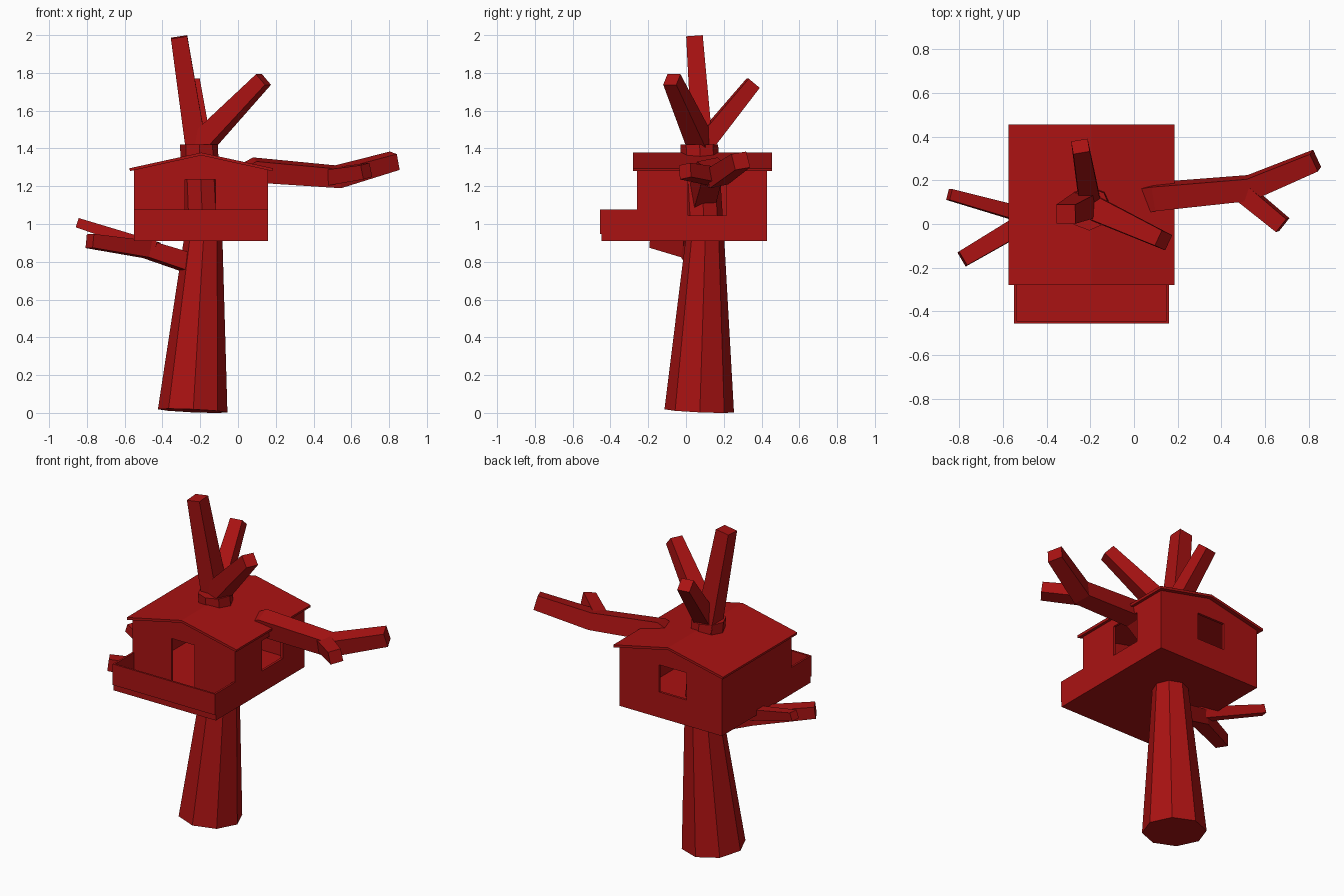
import bpy, bmesh, math
from mathutils import Vector, Matrix

cube = bpy.data.objects.get("Cube")
if cube:
    bpy.data.objects.remove(cube, do_unlink=True)

red = bpy.data.materials.new("dark red")
red.use_nodes = True
red.diffuse_color = (0.4, 0.006, 0.006, 1)
red.node_tree.nodes["Principled BSDF"].inputs["Base Color"].default_value = red.diffuse_color


def finish(bm, name):
    bmesh.ops.recalc_face_normals(bm, faces=bm.faces)
    mesh = bpy.data.meshes.new(name)
    bm.to_mesh(mesh)
    bm.free()
    mesh.materials.append(red)
    obj = bpy.data.objects.new(name, mesh)
    bpy.context.collection.objects.link(obj)
    return obj


def prism(name, profile, y0, y1):
    """Extrude an x-z profile from y0 to y1."""
    bm = bmesh.new()
    face = bm.faces.new([bm.verts.new((x, y0, z)) for x, z in profile])
    grown = bmesh.ops.extrude_face_region(bm, geom=[face])["geom"]
    bmesh.ops.translate(bm, vec=(0, y1 - y0, 0),
                        verts=[v for v in grown if isinstance(v, bmesh.types.BMVert)])
    return finish(bm, name)


def box(name, x0, x1, y0, y1, z0, z1):
    return prism(name, [(x0, z0), (x1, z0), (x1, z1), (x0, z1)], y0, y1)


def skin(bm, rings):
    """Join rings of points into a closed tube."""
    loops = [[bm.verts.new(p) for p in ring] for ring in rings]
    n = len(loops[0])
    for a, b in zip(loops, loops[1:]):
        for i in range(n):
            bm.faces.new((a[i], a[(i + 1) % n], b[(i + 1) % n], b[i]))
    bm.faces.new(loops[0])
    bm.faces.new(loops[-1])


def branch(name, path, radii, turn=45):
    """Four-sided tapering limb with mitred bends."""
    pts = [Vector(p) for p in path]
    dirs = [(b - a).normalized() for a, b in zip(pts, pts[1:])]
    frame = dirs[0].to_track_quat('Z', 'Y').to_matrix()
    ring = [frame @ Vector((math.cos(a), math.sin(a), 0))
            for a in (math.radians(turn + 90 * i) for i in range(4))]
    rings = []
    for i, p in enumerate(pts):
        before, after = dirs[max(i - 1, 0)], dirs[min(i, len(dirs) - 1)]
        normal = (before + after).normalized()
        # slide the section along the limb onto the mitre plane
        ring = [v - before * (v.dot(normal) / before.dot(normal)) for v in ring]
        rings.append([p + v * radii[i] for v in ring])
    bm = bmesh.new()
    skin(bm, rings)
    return finish(bm, name)


def cut(target, cutter):
    mod = target.modifiers.new("opening", 'BOOLEAN')
    mod.operation = 'DIFFERENCE'
    mod.solver = 'EXACT'
    mod.object = cutter
    bpy.context.view_layer.objects.active = target
    bpy.ops.object.modifier_apply(modifier=mod.name)
    bpy.data.objects.remove(cutter, do_unlink=True)


# Trunk: eight sides, leaning, with a slightly tilted foot
bm = bmesh.new()
rings = []
for cx, cy, cz, r, tilt in [(-0.24, 0.07, 0.011, 0.184, 0.045),
                            (-0.185, 0.10, 0.91, 0.103, 0),
                            (-0.207, 0.07, 1.42, 0.1, 0)]:
    ring = []
    for i in range(8):
        a = math.radians(45 * i + 1)
        dx, dy = r * math.cos(a), r * math.sin(a)
        ring.append((cx + dx, cy + dy, cz - tilt * (dx + dy)))
    rings.append(ring)
skin(bm, rings)
finish(bm, "trunk")

# Upper limbs
branch("tall_branch", [(-0.215, 0.09, 1.36), (-0.312, 0.045, 1.99)], [0.08, 0.062], 20)
branch("left_top_branch", [(-0.2, 0.08, 1.42), (0.135, -0.075, 1.765)], [0.08, 0.054])
branch("back_top_branch", [(-0.2, 0.09, 1.42), (-0.245, 0.355, 1.745)], [0.07, 0.054])

# Long left limb with its fork
branch("long_branch", [(-0.2, 0.08, 1.12), (0.1, 0.125, 1.285),
                       (0.53, 0.165, 1.25), (0.83, 0.29, 1.335)],
       [0.085, 0.08, 0.072, 0.062], 55)
branch("long_branch_fork", [(0.48, 0.16, 1.25), (0.68, -0.005, 1.28)], [0.06, 0.054], 55)

# Low right limb with its fork
branch("low_branch", [(-0.2, 0.09, 0.775), (-0.48, 0.02, 0.865), (-0.785, -0.16, 0.91)],
       [0.07, 0.062, 0.052], 50)
branch("low_branch_fork", [(-0.43, 0.02, 0.87), (-0.845, 0.135, 1.005)], [0.05, 0.036], 50)

# House walls: hollow gabled shell with a door and two windows
X0, X1, RIDGE = -0.55, 0.16, -0.195
T = 0.015
walls = prism("house_walls", [(X0, 0.93), (X1, 0.93), (X1, 1.285), (RIDGE, 1.365), (X0, 1.285)],
              -0.26, 0.43)
cut(walls, prism("room", [(X0 + T, 0.9), (X1 - T, 0.9), (X1 - T, 1.275),
                          (RIDGE, 1.35), (X0 + T, 1.275)], -0.26 + T, 0.43 - T))
cut(walls, box("door", -0.28, -0.12, -0.3, -0.2, 0.9, 1.235))
cut(walls, box("back_window", -0.305, -0.115, 0.38, 0.5, 1.07, 1.24))
cut(walls, box("left_window", 0.1, 0.2, 0.01, 0.215, 1.045, 1.235))

# Roof: thin folded sheet
prism("roof", [(-0.572, 1.28), (RIDGE, 1.363), (0.182, 1.28),
               (0.185, 1.295), (RIDGE, 1.378), (-0.575, 1.295)], -0.28, 0.455)

# Floor and balcony rails
box("floor", X0, X1, -0.448, 0.43, 0.91, 0.946)
box("front_rail", X0, X1, -0.455, -0.443, 0.946, 1.077)
for name, x in (("right_rail", X0), ("left_rail", X1 - 0.012)):
    box(name, x, x + 0.012, -0.443, -0.26, 0.946, 1.077)
